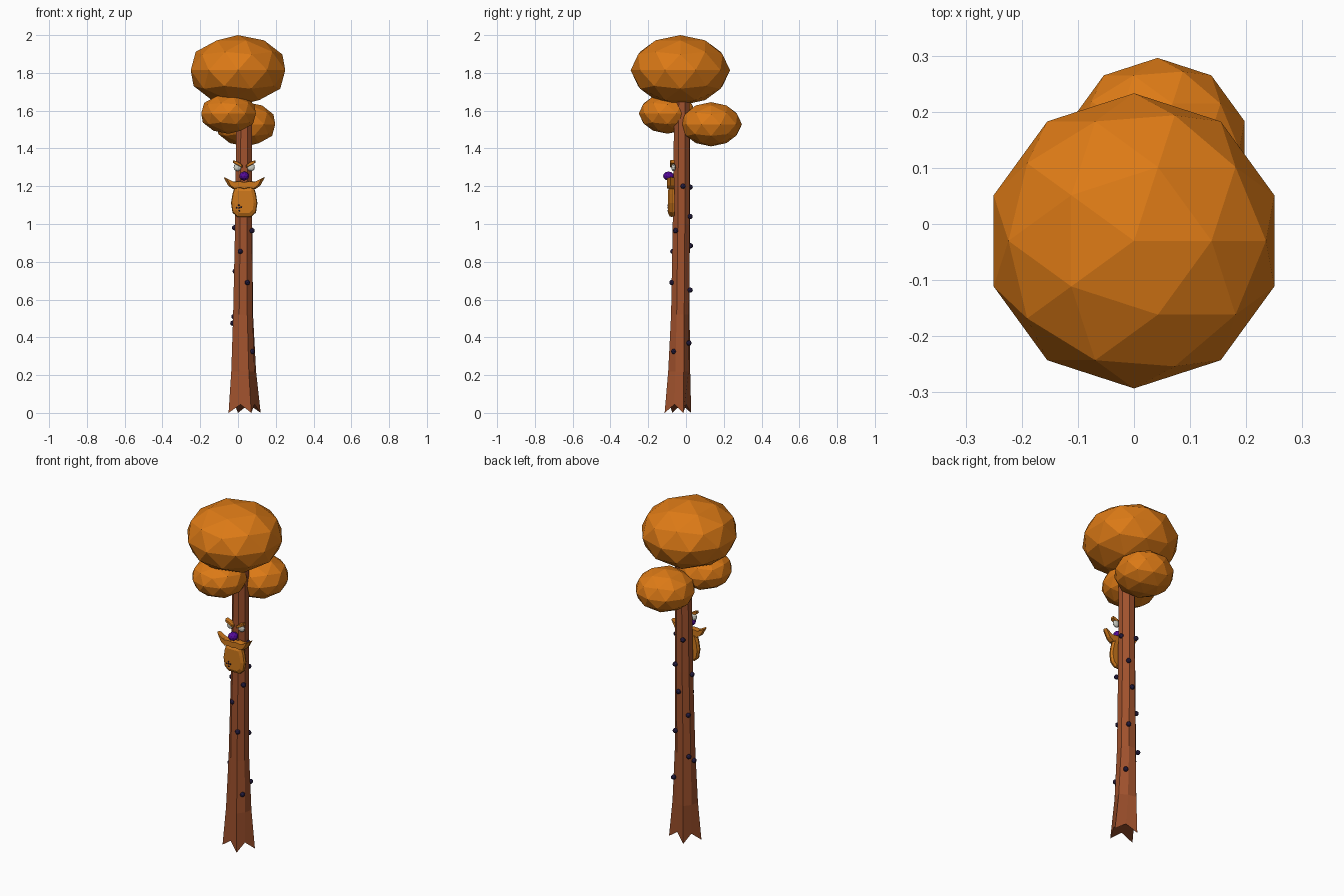
import bpy, bmesh, math
from mathutils import Vector

if "Cube" in bpy.data.objects:
    bpy.data.objects.remove(bpy.data.objects["Cube"])


def material(name, rgb):
    m = bpy.data.materials.new(name)
    m.diffuse_color = (*rgb, 1)
    m.use_nodes = True
    m.node_tree.nodes["Principled BSDF"].inputs["Base Color"].default_value = m.diffuse_color
    return m


ORANGE = material("orange leaves", (0.72, 0.195, 0.008))
BEARD = material("amber beard", (0.62, 0.19, 0.012))
BARK = material("brown bark", (0.352, 0.084, 0.026))
PURPLE = material("purple nose", (0.09, 0.003, 0.32))
DARK = material("dark berry", (0.018, 0.012, 0.05))
WHITE = material("pale eye", (0.62, 0.62, 0.55))


def finish(name, bm, mat):
    bmesh.ops.recalc_face_normals(bm, faces=bm.faces)
    me = bpy.data.meshes.new(name)
    bm.to_mesh(me)
    bm.free()
    me.materials.append(mat)
    ob = bpy.data.objects.new(name, me)
    bpy.context.collection.objects.link(ob)
    return ob


def ball(name, loc, size, mat, sub=2):
    bm = bmesh.new()
    bmesh.ops.create_icosphere(bm, subdivisions=sub, radius=1)
    for v in bm.verts:
        v.co = Vector(loc) + Vector([a * s for a, s in zip(v.co, size)])
    return finish(name, bm, mat)


def loft(name, rings, mat, cap_start=True):
    bm = bmesh.new()
    rows = [[bm.verts.new(p) for p in ring] for ring in rings]
    n = len(rows[0])
    for a, b in zip(rows, rows[1:]):
        for i in range(n):
            j = (i + 1) % n
            bm.faces.new((a[i], a[j], b[j], b[i]))
    if cap_start:
        bm.faces.new(rows[0])
    bm.faces.new(rows[-1])
    return finish(name, bm, mat)


def plate(name, outline, layers, mat):
    """Loft an x-z outline through (y, scale) layers."""
    cx = sum(p[0] for p in outline) / len(outline)
    cz = sum(p[1] for p in outline) / len(outline)
    return loft(name, [[(cx + (x - cx) * s, y, cz + (z - cz) * s)
                        for x, z in outline] for y, s in layers], mat)


# Foliage clumps
ball("crown_top", (0, -0.03, 1.814), (0.263, 0.263, 0.186), ORANGE)
ball("crown_front", (-0.05, -0.098, 1.585), (0.152, 0.152, 0.107), ORANGE)
ball("crown_back", (0.042, 0.133, 1.528), (0.163, 0.163, 0.117), ORANGE)

# Trunk: eight sides, with pointed roots at the base
rings = []
for z, cx, cy, rx, ry, notch in [
        (0.0, 0.035, -0.043, 0.092, 0.076, 0.62),
        (0.22, 0.03, -0.036, 0.071, 0.063, 0.86),
        (0.52, 0.027, -0.03, 0.057, 0.053, 0.95),
        (1.0, 0.03, -0.025, 0.049, 0.049, 0.98),
        (1.7, 0.033, -0.021, 0.044, 0.044, 1.0)]:
    ring = []
    for i in range(8):
        a = math.radians(45 * i + 22.5)
        k = notch if i % 2 else 1
        lift = 0.045 if z == 0 and i % 2 else 0
        ring.append((cx + rx * k * math.cos(a), cy + ry * k * math.sin(a), z + lift))
    rings.append(ring)
loft("trunk", rings, BARK)

# Berries on the bark
for p in [(0.075, -0.055, 0.965), (0.012, -0.07, 0.855), (0.05, -0.075, 0.69),
          (0.075, -0.065, 0.325), (-0.028, -0.035, 0.475), (-0.019, -0.03, 0.98),
          (0.075, -0.015, 1.2), (0.005, 0.022, 1.195), (0.055, 0.022, 1.04),
          (0.033, 0.024, 0.885), (-0.015, 0.0, 0.75), (0.055, 0.022, 0.65),
          (-0.022, 0.005, 0.51), (0.07, 0.016, 0.37)]:
    ball("berry", p, (0.014,) * 3, DARK)

# Beard
CX = 0.033
half = [(0.05, 1.2), (0.062, 1.16), (0.07, 1.11), (0.062, 1.06), (0.036, 1.037)]
plate("beard", [(CX + x, z) for x, z in half] + [(CX - x, z) for x, z in half[::-1]],
      [(-0.06, 0.9), (-0.074, 1), (-0.086, 0.95), (-0.096, 0.72)], BEARD)

# Moustache with upturned tips
top = [(0.0, 1.222), (0.03, 1.228), (0.065, 1.224), (0.11, 1.248)]
low = [(0.085, 1.203), (0.06, 1.185), (0.025, 1.19)]
side = top + low
outline = [(CX + x, z) for x, z in side] + [(CX, 1.184)]
outline += [(CX - x, z) for x, z in side[:0:-1]]
plate("moustache", outline, [(-0.062, 0.96), (-0.082, 1), (-0.1, 0.85)], BEARD)

# Nose
ball("nose", (CX, -0.092, 1.254), (0.027, 0.03, 0.024), PURPLE)

# Eyes, pupils and slanted brows
for s in (-1, 1):
    ball("eye", (CX + s * 0.036, -0.066, 1.3), (0.021, 0.012, 0.021), WHITE)
    brow = [(0.01, 1.298), (0.06, 1.324), (0.058, 1.338), (0.03, 1.328), (0.01, 1.312)]
    plate("brow", [(CX + s * x, z) for x, z in brow],
          [(-0.06, 1), (-0.08, 1), (-0.086, 0.8)], BEARD)

# Small dark specks on the beard
for dx, dz in [(-0.012, 0.0), (0, 0.014), (0.013, 0.003), (0.002, -0.014), (0.001, 0.001)]:
    ball("beard_speck", (0.005 + dx, -0.094, 1.085 + dz), (0.006, 0.005, 0.006), DARK, 1)
